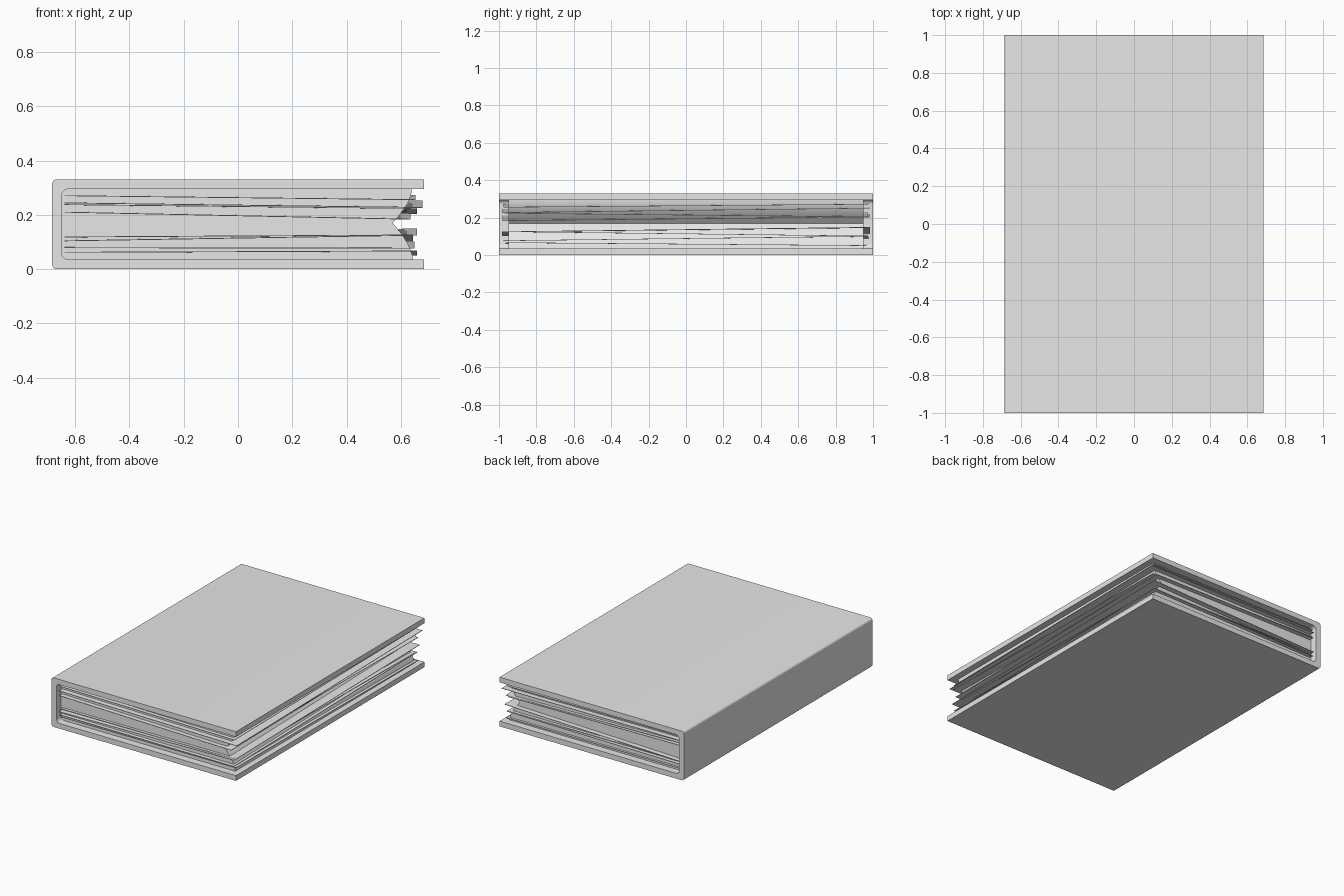
import bpy, bmesh, math
from mathutils import Vector

cube = bpy.data.objects.get("Cube")
if cube:
    bpy.data.objects.remove(cube)

gray = bpy.data.materials.new("plain gray")
gray.use_nodes = True
gray.diffuse_color = (0.8, 0.8, 0.8, 1)
gray.node_tree.nodes["Principled BSDF"].inputs["Base Color"].default_value = (0.8, 0.8, 0.8, 1)

W, H, T = 0.685, 0.33, 0.035   # half width, height, board thickness


def finish(name, bm, smooth=None):
    bmesh.ops.recalc_face_normals(bm, faces=bm.faces)
    mesh = bpy.data.meshes.new(name)
    bm.to_mesh(mesh)
    bm.free()
    mesh.materials.append(gray)
    obj = bpy.data.objects.new(name, mesh)
    bpy.context.collection.objects.link(obj)
    if smooth:
        bpy.ops.object.select_all(action='DESELECT')
        obj.select_set(True)
        bpy.context.view_layer.objects.active = obj
        bpy.ops.object.shade_smooth_by_angle(angle=math.radians(smooth))
    return obj


def extrude_profile(name, points, half_length):
    """Extrude an x-z outline along y."""
    bm = bmesh.new()
    face = bm.faces.new([bm.verts.new((x, -half_length, z)) for x, z in points])
    new = bmesh.ops.extrude_face_region(bm, geom=[face])["geom"]
    bmesh.ops.translate(bm, vec=(0, 2 * half_length, 0),
                        verts=[v for v in new if isinstance(v, bmesh.types.BMVert)])
    return finish(name, bm, 30)


def arc(cx, cz, r, start, end, steps=5):
    angles = [math.radians(start + (end - start) * i / steps) for i in range(steps + 1)]
    return [(cx + r * math.cos(a), cz + r * math.sin(a)) for a in angles]


# Cover: two boards and a spine in one rounded U profile
ro, ri = 0.016, 0.025
cover = [(W, 0), (W, T), *arc(-W + T + ri, T + ri, ri, 270, 180),
         *arc(-W + T + ri, H - T - ri, ri, 180, 90), (W, H - T), (W, H),
         *arc(-W + ro, H - ro, ro, 90, 180), *arc(-W + ro, ro, ro, 180, 270)]
extrude_profile("cover", cover, 1.0)

# Page block: fore edge folds inward to a valley at mid height
steps = 8
upper = [(0.57 + 0.07 * math.sin(math.pi / 2 * i / steps), 0.17 + 0.125 * i / steps)
         for i in range(steps + 1)]
lower = [(0.645 - 0.075 * (i / steps) ** 1.6, T + (0.17 - T) * i / steps)
         for i in range(steps)]
block = lower + upper + [(-W + T, H - T), (-W + T, T)]
extrude_profile("page_block", block, 0.95)


# Loose sheets: thin, slightly tilted and twisted leaves that stick out
def loose_sheet(name, z_spine, z_edge, reach, twist, half_length):
    bm = bmesh.new()
    bmesh.ops.create_grid(bm, x_segments=6, y_segments=6, size=1)
    for v in bm.verts:
        u, s = (v.co.x + 1) / 2, v.co.y
        v.co = Vector((-0.64 + u * (reach + 0.64), s * half_length,
                       z_spine + (z_edge - z_spine) * u + twist * s * (0.4 + 0.6 * u)))
    bmesh.ops.solidify(bm, geom=bm.faces[:], thickness=0.003)
    finish(name, bm)


sheets = [(0.275, 0.265, 0.655, 0.008, 0.975), (0.25, 0.24, 0.68, 0.012, 0.985),
          (0.235, 0.215, 0.66, -0.010, 0.97), (0.215, 0.195, 0.635, 0.010, 0.98),
          (0.11, 0.138, 0.66, 0.012, 0.985), (0.115, 0.115, 0.645, -0.012, 0.97),
          (0.085, 0.09, 0.65, 0.012, 0.975), (0.06, 0.06, 0.66, -0.008, 0.965)]
for i, spec in enumerate(sheets):
    loose_sheet(f"loose_sheet_{i + 1}", *spec)
